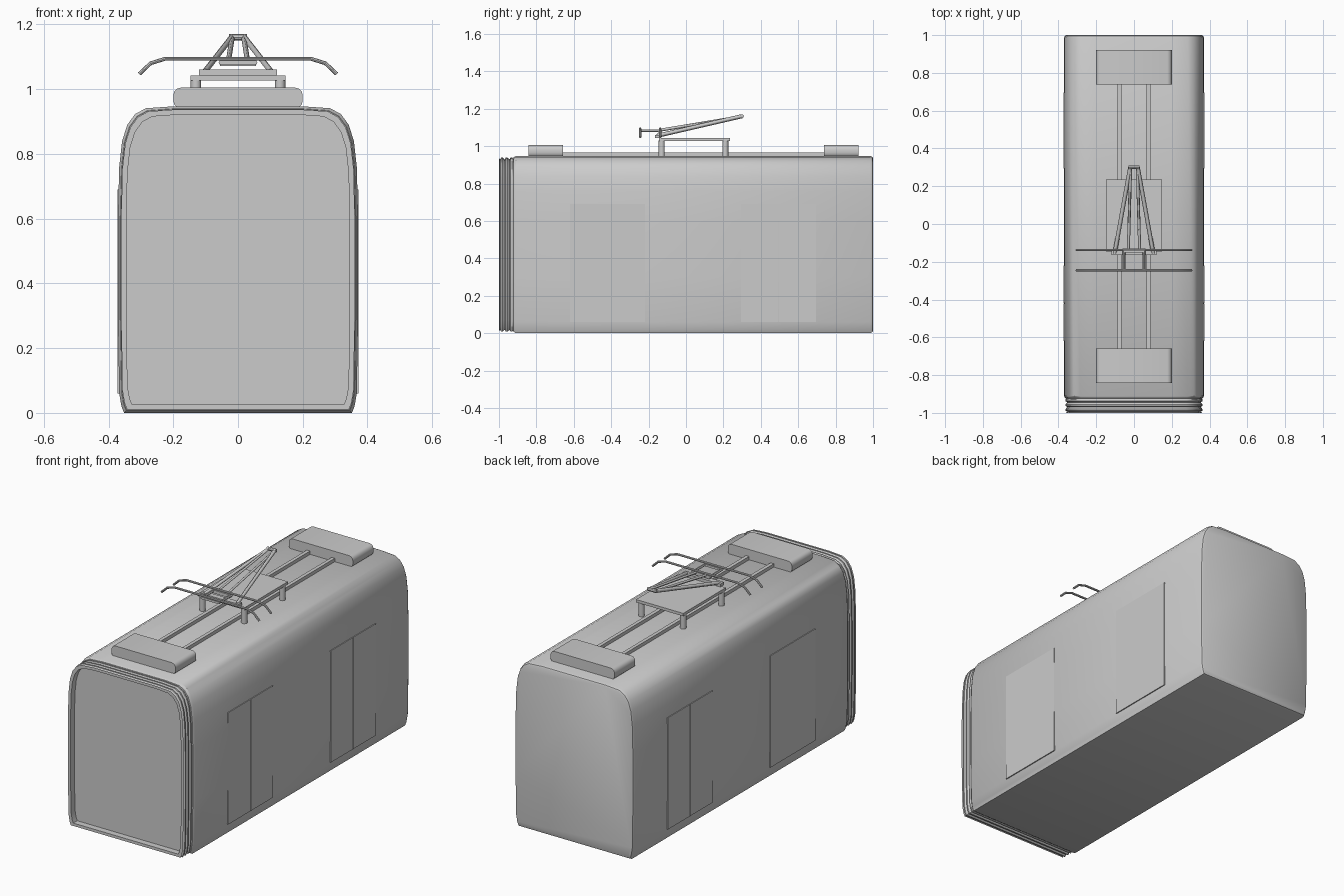
import bpy, bmesh
from math import radians
from mathutils import Vector

cube = bpy.data.objects.get("Cube")
if cube:
    bpy.data.objects.remove(cube, do_unlink=True)

GREY = (0.6, 0.6, 0.6, 1)
grey = bpy.data.materials.new("plain grey")
grey.use_nodes = True
grey.diffuse_color = GREY
for node in grey.node_tree.nodes:
    if node.type == 'BSDF_PRINCIPLED':
        node.inputs["Base Color"].default_value = GREY


def add_object(name, bm, smooth=False):
    bmesh.ops.recalc_face_normals(bm, faces=bm.faces)
    mesh = bpy.data.meshes.new(name)
    bm.to_mesh(mesh)
    bm.free()
    mesh.materials.append(grey)
    ob = bpy.data.objects.new(name, mesh)
    bpy.context.collection.objects.link(ob)
    if smooth:
        bpy.ops.object.select_all(action='DESELECT')
        ob.select_set(True)
        bpy.context.view_layer.objects.active = ob
        bpy.ops.object.shade_smooth_by_angle(angle=radians(35))
    return ob


def box(name, low, high, round_ends=0):
    """Box between two corners; round_ends bevels the edges that run along y."""
    bm = bmesh.new()
    bmesh.ops.create_cube(bm, size=1)
    low, high = Vector(low), Vector(high)
    for v in bm.verts:
        v.co = (low + high) / 2 + v.co * (high - low)
    if round_ends:
        edges = [e for e in bm.edges
                 if abs(e.verts[0].co.y - e.verts[1].co.y) > 0.01]
        bmesh.ops.bevel(bm, geom=edges, offset=round_ends, segments=3,
                        profile=0.5, affect='EDGES')
    return add_object(name, bm, bool(round_ends))


def rod(name, points, radius, sides=8):
    """Round or square bar along a path."""
    curve = bpy.data.curves.new(name, 'CURVE')
    curve.dimensions = '3D'
    spline = curve.splines.new('POLY')
    spline.points.add(len(points) - 1)
    for p, co in zip(spline.points, points):
        p.co = (*co, 1)
    curve.bevel_depth = radius
    curve.bevel_resolution = sides // 2 - 2
    curve.use_fill_caps = True
    temp = bpy.data.objects.new(name, curve)
    bpy.context.collection.objects.link(temp)
    bm = bmesh.new()
    bm.from_mesh(temp.to_mesh())
    temp.to_mesh_clear()
    bpy.data.objects.remove(temp, do_unlink=True)
    bpy.data.curves.remove(curve)
    return add_object(name, bm, sides > 4)


# Half cross-section of the carriage, from sill to roof
HALF = [(0.352, 0), (0.36, 0.02), (0.367, 0.06), (0.371, 0.3), (0.371, 0.6),
        (0.367, 0.76), (0.358, 0.84), (0.342, 0.89), (0.318, 0.923),
        (0.285, 0.941), (0.2, 0.947)]
MID = 0.475


def loft(name, rings):
    """Skin the cross-section through (y, inset) rings and cap both ends."""
    bm = bmesh.new()
    outline = HALF + [(-x, z) for x, z in reversed(HALF)]
    loops = []
    for y, inset in rings:
        sx, sz = 1 - inset / 0.371, 1 - inset / MID
        loops.append([bm.verts.new((x * sx, y, MID + (z - MID) * sz))
                      for x, z in outline])
    n = len(outline)
    for a, b in zip(loops, loops[1:]):
        for i in range(n):
            j = (i + 1) % n
            bm.faces.new((a[i], a[j], b[j], b[i]))
    bm.faces.new(loops[0])
    bm.faces.new(loops[-1])
    return add_object(name, bm, True)


# Carriage shell with softened ends
loft("carriage_body", [(-0.925, 0.02), (-0.922, 0.007), (-0.91, 0),
                       (0.985, 0), (0.996, 0.005), (1, 0.012)])

# Ribbed gangway bellows with a recessed end wall
ribs = [(-0.915, 0.018)]
for k in range(3):
    y = -0.93 - k * 0.025
    ribs += [(y, 0.008), (y - 0.008, 0.008), (y - 0.014, 0.018)]
ribs += [(-1, 0.01), (-1, 0.026), (-0.965, 0.026)]
loft("gangway_bellows", ribs)

# Two double doors on each side
for s, side in ((1, "left"), (-1, "right")):
    for place, y in (("front", -0.42), ("rear", 0.495)):
        for leaf, d in (("a", -1), ("b", 1)):
            y0, y1 = sorted((y + d * 0.001, y + d * 0.2))
            x0, x1 = sorted((s * 0.364, s * 0.373))
            box(f"{side}_{place}_door_leaf_{leaf}", (x0, y0, 0.06), (x1, y1, 0.69))

# Roof equipment boxes
for place, y in (("front", -0.75), ("rear", 0.83)):
    box(f"{place}_roof_box", (-0.2, y - 0.092, 0.94), (0.2, y + 0.092, 1.005), 0.024)

# Roof conduits and pantograph base
for s, side in ((1, "left"), (-1, "right")):
    box(f"{side}_roof_conduit", (s * 0.077 - 0.01, -0.67, 0.94),
        (s * 0.077 + 0.01, 0.75, 0.966))
    for place, y in (("front", -0.13), ("rear", 0.21)):
        rod(f"{side}_{place}_base_leg", [(s * 0.13, y, 0.935), (s * 0.13, y, 1.03)],
            0.016, 12)
box("pantograph_base", (-0.147, -0.145, 1.027), (0.147, 0.235, 1.043))
box("pantograph_axle", (-0.12, -0.165, 1.043), (0.12, -0.135, 1.06))

# Folded pantograph arms
for s, side in ((1, "left"), (-1, "right")):
    rod(f"{side}_lower_arm", [(s * 0.102, -0.155, 1.055), (s * 0.02, 0.3, 1.16)],
        0.011, 4)
    rod(f"{side}_upper_arm", [(s * 0.03, -0.14, 1.085), (s * 0.018, 0.3, 1.158)],
        0.008, 4)
    rod(f"{side}_head_link", [(s * 0.053, -0.25, 1.082), (s * 0.053, -0.13, 1.082)],
        0.007, 6)
rod("arm_knuckle", [(-0.028, 0.3, 1.16), (0.028, 0.3, 1.16)], 0.01, 8)
box("head_crossbar", (-0.055, -0.15, 1.072), (0.055, -0.13, 1.09))
box("head_front_bar", (-0.055, -0.25, 1.076), (0.055, -0.238, 1.088))

# Curved contact strips
strip = [(0.305, 1.047), (0.27, 1.08), (0.225, 1.094)]
path = strip + [(-x, z) for x, z in reversed(strip)]
for place, y in (("front", -0.245), ("rear", -0.138)):
    rod(f"{place}_contact_strip", [(x, y, z) for x, z in path], 0.006, 8)
